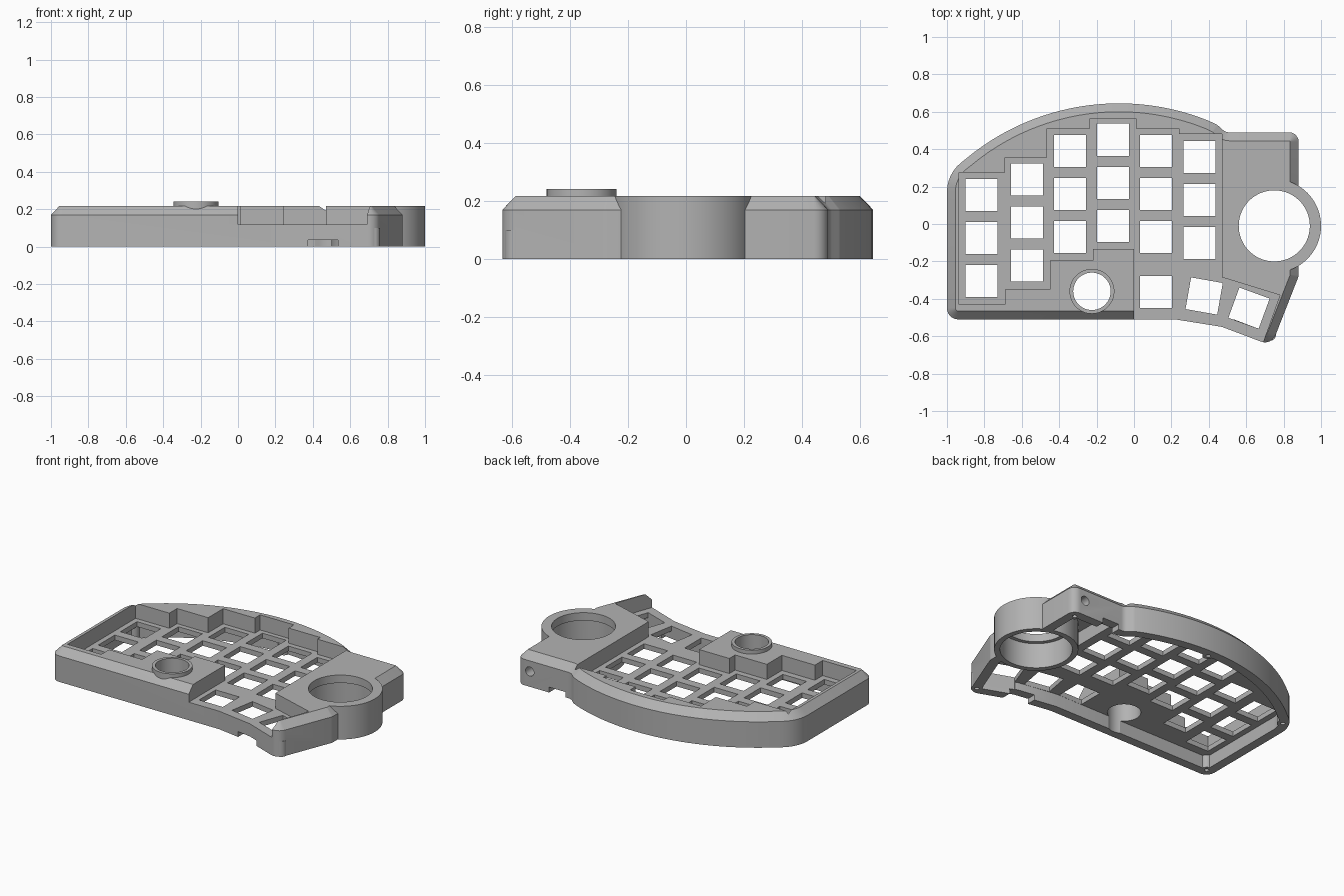
import bpy, bmesh, math
from mathutils import Matrix, Vector

if "Cube" in bpy.data.objects:
    bpy.data.objects.remove(bpy.data.objects["Cube"])

grey = bpy.data.materials.new("plain_grey")
grey.use_nodes = True
grey.diffuse_color = (0.45, 0.45, 0.45, 1)
grey.node_tree.nodes["Principled BSDF"].inputs["Base Color"].default_value = (0.45, 0.45, 0.45, 1)


def finish(bm, name):
    bmesh.ops.recalc_face_normals(bm, faces=bm.faces)
    mesh = bpy.data.meshes.new(name)
    bm.to_mesh(mesh)
    bm.free()
    obj = bpy.data.objects.new(name, mesh)
    bpy.context.collection.objects.link(obj)
    mesh.materials.append(grey)
    return obj


def loft(bm, layers):
    """Closed solid through outlines given as (points, z)."""
    rings = [[bm.verts.new((p[0], p[1], z)) for p in pts] for pts, z in layers]
    for low, high in zip(rings, rings[1:]):
        for i in range(len(low)):
            j = (i + 1) % len(low)
            bm.faces.new((low[i], low[j], high[j], high[i]))
    bm.faces.new(rings[0][::-1])
    bm.faces.new(rings[-1])


def prism(name, pts, z0, z1):
    bm = bmesh.new()
    loft(bm, [(pts, z0), (pts, z1)])
    return finish(bm, name)


def cylinders(name, centres, radius, z0, z1, sides=64):
    bm = bmesh.new()
    turn = 2 * math.pi / sides
    for x, y in centres:
        pts = [(x + radius * math.cos(i * turn), y + radius * math.sin(i * turn)) for i in range(sides)]
        loft(bm, [(pts, z0), (pts, z1)])
    return finish(bm, name)


def rounded_inset(corners, d, steps=7):
    """Inset a counter-clockwise outline of (x, y, radius) and round its corners."""
    n = len(corners)
    pos = [Vector(c[:2]) for c in corners]
    out = []
    for i in range(n):
        a = (pos[i] - pos[i - 1]).normalized()
        b = (pos[(i + 1) % n] - pos[i]).normalized()
        na, nb = Vector((-a.y, a.x)), Vector((-b.y, b.x))
        p = pos[i] + (na + nb) * d / (1 + na.dot(nb))
        r = corners[i][2]
        if r == 0:
            out.append(p)
            continue
        side = 1 if a.x * b.y - a.y * b.x > 0 else -1
        r = max(r - side * d, 0.003)
        angle = a.angle(b)
        start = p - a * r * math.tan(angle / 2)
        centre = start + na * r * side
        for k in range(steps):
            spin = Matrix.Rotation(side * angle * k / (steps - 1), 2)
            out.append(centre + spin @ (start - centre))
    return out


def combine(target, tool, operation):
    mod = target.modifiers.new(operation.lower(), "BOOLEAN")
    mod.operation = operation
    mod.solver = "EXACT"
    mod.object = tool
    bpy.context.view_layer.objects.active = target
    bpy.ops.object.modifier_apply(modifier=mod.name)
    bpy.data.objects.remove(tool)


# Outer outline: straight front, angled thumb corner, arched back
outline = [(-1, -.51, .06), (.22, -.51, 0), (.47, -.55, 0), (.735, -.65, .06),
           (.88, -.28, .05), (.88, .49, .05), (.49, .49, .05), (.445, .53, .05)]
for i in range(29):
    x = .40 - 1.3 * i / 28
    outline.append((x, -.635 + math.sqrt(1.28 ** 2 - (x + .08) ** 2), 0))
outline.append((-1, .268, .2))

# Case body with chamfered top edge
HEIGHT, FLOOR = .217, .118
bm = bmesh.new()
edge = rounded_inset(outline, 0)
loft(bm, [(edge, 0), (edge, .17), (rounded_inset(outline, .045), HEIGHT)])
case = finish(bm, "keyboard_case")

# Sunken key well, stepped to follow the staggered columns
well = [(-.935, -.43), (-.69, -.43), (-.69, -.35), (-.45, -.35), (-.45, -.195),
        (-.22, -.195), (-.22, -.135), (0, -.135), (0, -.8), (.63, -.8), (.78, -.38),
        (.47, -.285), (.47, .48), (.24, .48), (.24, .51), (.01, .51), (.01, .565),
        (-.235, .565), (-.235, .51), (-.465, .51), (-.465, .355), (-.69, .355),
        (-.69, .275), (-.935, .275)]
combine(case, prism("well_cutter", well, FLOOR, .5), "DIFFERENCE")

# Hollow underside, deeper below the right-hand block
combine(case, prism("cavity_cutter", rounded_inset(outline, .06), -.1, .085), "DIFFERENCE")
deep = [(.495, -.25), (.79, -.335), (.82, -.25), (.82, .43), (.495, .43)]
combine(case, prism("deep_cavity_cutter", deep, -.1, .175), "DIFFERENCE")

# Screw bosses around the rim
screws = [(-.945, -.455), (-.935, .26), (-.08, .59), (.83, .44), (.725, -.59)]
combine(case, cylinders("screw_bosses", screws, .035, 0, .1, 24), "UNION")
combine(case, cylinders("screw_cutter", screws, .014, -.1, .07, 16), "DIFFERENCE")

# Large ball socket ring with an overhanging lip
ball = [(.75, -.01)]
combine(case, cylinders("ball_ring", ball, .25, 0, HEIGHT, 96), "UNION")
combine(case, cylinders("ball_cavity_cutter", ball, .215, -.1, .165, 96), "DIFFERENCE")
combine(case, cylinders("ball_hole_cutter", ball, .19, -.1, .5, 96), "DIFFERENCE")

# Raised round knob collar
knob = [(-.225, -.36)]
combine(case, cylinders("knob_collar", knob, .12, .1, .242), "UNION")
combine(case, cylinders("knob_hole_cutter", knob, .1, -.1, .5), "DIFFERENCE")

# Key openings: column x, top row y, then the thumb keys with their turn
keys = []
for x, top in ((-.815, .155), (-.572, .238), (-.342, .39), (-.112, .45), (.118, .39), (.35, .358)):
    keys += [(x, top - .23 * row, 0) for row in range(3)]
keys += [(.118, -.363, 0), (.375, -.385, -10), (.615, -.45, -20)]
bm = bmesh.new()
for x, y, turn in keys:
    place = (Matrix.Translation((x, y, .1)) @ Matrix.Rotation(math.radians(turn), 4, "Z")
             @ Matrix.Diagonal((.172, .172, .15, 1)))
    bmesh.ops.create_cube(bm, size=1, matrix=place)
combine(case, finish(bm, "key_cutter"), "DIFFERENCE")

# Cable notches in the front and back walls, and a round port in the back
bm = bmesh.new()
for x, y, wide in ((.455, -.55, .16), (.59, .48, .12)):
    bmesh.ops.create_cube(bm, size=1, matrix=Matrix.Translation((x, y, 0))
                          @ Matrix.Diagonal((wide, .16, .07, 1)))
combine(case, finish(bm, "notch_cutter"), "DIFFERENCE")
bm = bmesh.new()
bmesh.ops.create_cone(bm, cap_ends=True, segments=32, radius1=.03, radius2=.03, depth=.16,
                      matrix=Matrix.Translation((.79, .48, .1)) @ Matrix.Rotation(math.pi / 2, 4, "X"))
combine(case, finish(bm, "port_cutter"), "DIFFERENCE")

# Smooth the curved walls, keep the edges crisp
bpy.ops.object.select_all(action="DESELECT")
case.select_set(True)
bpy.context.view_layer.objects.active = case
bpy.ops.object.shade_smooth_by_angle(angle=math.radians(20))
